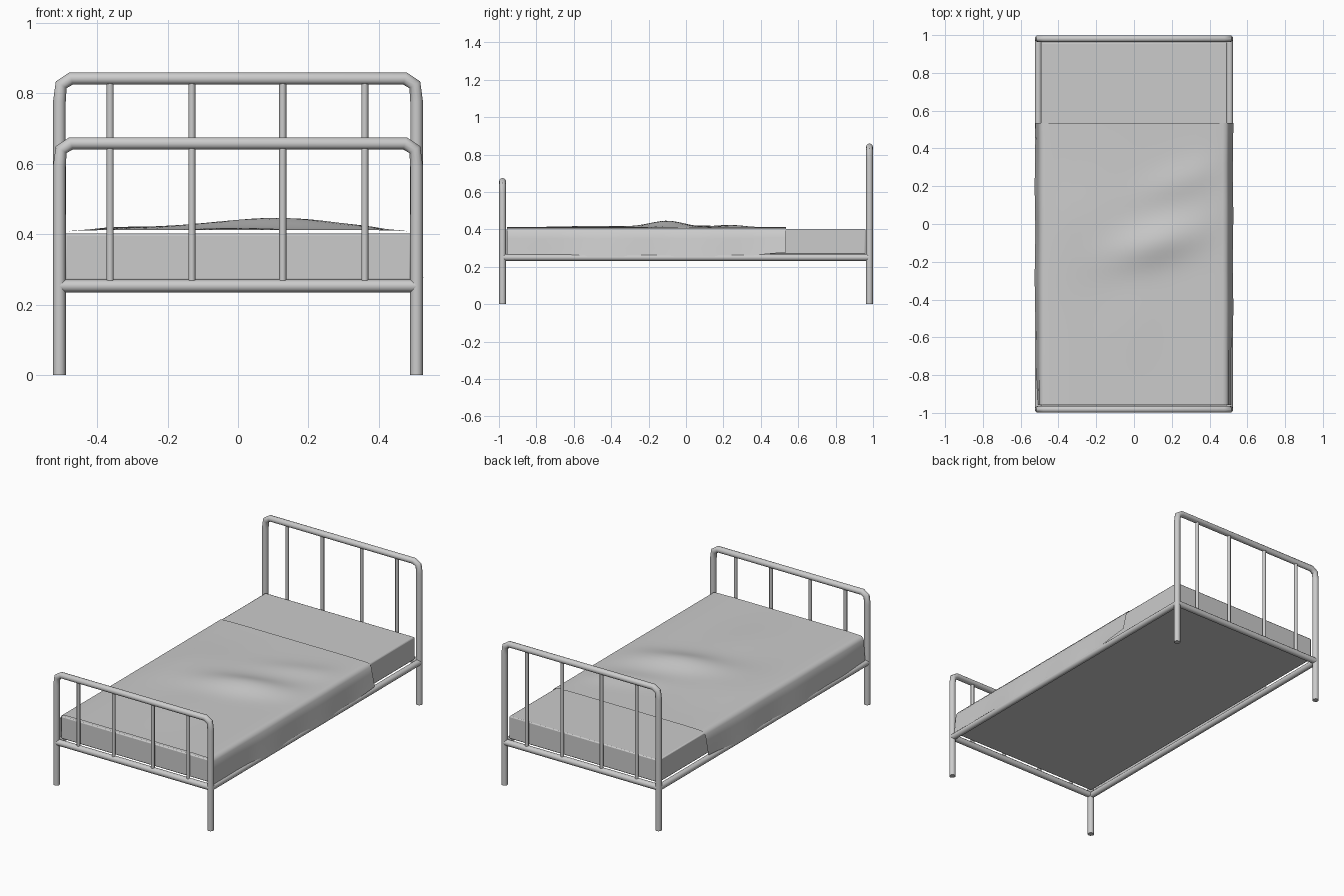
import bpy, bmesh, math

if "Cube" in bpy.data.objects:
    bpy.data.objects.remove(bpy.data.objects["Cube"])

R = 0.018    # main tube radius
X, Y = 0.507, 0.981


def tube(name, pts, r, res=4):
    cu = bpy.data.curves.new(name, 'CURVE')
    cu.dimensions = '3D'
    cu.bevel_depth = r
    cu.bevel_resolution = res
    cu.use_fill_caps = True
    sp = cu.splines.new('POLY')
    sp.points.add(len(pts) - 1)
    for p, co in zip(sp.points, pts):
        p.co = (*co, 1)
    ob = bpy.data.objects.new(name, cu)
    bpy.context.collection.objects.link(ob)
    bpy.ops.object.select_all(action='DESELECT')
    bpy.context.view_layer.objects.active = ob
    ob.select_set(True)
    bpy.ops.object.convert(target='MESH')
    bpy.ops.object.shade_smooth_by_angle(angle=math.radians(40))


# Head and foot frames: bent hoop, lower cross rail, upright bars
for part, y, top in (("headboard", Y, 0.842), ("footboard", -Y, 0.658)):
    side = [(X, 0), (X, top - 0.065), (X - 0.005, top - 0.018), (X - 0.033, top)]
    path = [(-x, y, z) for x, z in side] + [(x, y, z) for x, z in reversed(side)]
    tube(part + "_hoop", path, R)
    tube(part + "_cross_rail", [(-X, y, 0.253), (X, y, 0.253)], R)
    for i, x in enumerate((-0.363, -0.131, 0.127, 0.36)):
        tube(f"{part}_bar_{i + 1}", [(x, y, 0.253), (x, y, top)], 0.01, 3)

# Side rails
for name, s in (("left", -1), ("right", 1)):
    tube(name + "_side_rail", [(s * X, -Y, 0.25), (s * X, Y, 0.25)], R)

# Mattress
bpy.ops.mesh.primitive_cube_add(size=1, location=(0, 0, 0.335))
mattress = bpy.context.object
mattress.name = "mattress"
mattress.scale = (0.984, 1.922, 0.134)
bpy.ops.object.transform_apply(location=False, rotation=False, scale=True)
bev = mattress.modifiers.new("soft_edges", 'BEVEL')
bev.width, bev.segments = 0.006, 2
bpy.ops.object.shade_smooth_by_angle(angle=math.radians(50))


# Blanket: open sheet draped over the mattress with soft folds
def bump(x, y, cx, cy, sx, sy, h, slope=0.0):
    dy = y - cy - slope * (x - cx)
    return h * math.exp(-((x - cx) / sx) ** 2 - (dy / sy) ** 2)


drape = [(0.512, 0.256), (0.508, 0.30), (0.504, 0.35), (0.50, 0.39), (0.488, 0.407)]
tops = [-0.47 + 0.94 * i / 20 for i in range(21)]
profile = ([(-x, z) for x, z in drape] + [(x, 0.409) for x in tops]
           + list(reversed(drape)))
bm = bmesh.new()
rows = []
N = 44
for j in range(N + 1):
    y = -0.957 + 1.492 * j / N
    row = []
    for x, z in profile:
        if z > 0.408:
            fade = min(1, (0.49 - abs(x)) / 0.12)
            z += fade * (0.003 + bump(x, y, 0.12, -0.1, 0.24, 0.11, 0.034, 0.25)
                         + bump(x, y, -0.25, 0.0, 0.22, 0.25, 0.010)
                         + bump(x, y, 0.25, 0.23, 0.22, 0.09, 0.012, 0.3)
                         + bump(x, y, 0.0, -0.5, 0.14, 0.25, 0.006))
            px = x
        else:
            hang = (0.407 - z) / 0.151
            flare = max(0, min(1, (y + 0.9) / 0.4))
            s = 1 if x > 0 else -1
            px = x + s * hang * (0.011 * flare + 0.003 * math.sin(13 * y + s))
            z += hang * 0.022 * max(0, (y - 0.3) / 0.235)
        row.append(bm.verts.new((px, y, z)))
    rows.append(row)
for a, b in zip(rows, rows[1:]):
    for i in range(len(a) - 1):
        bm.faces.new((a[i], a[i + 1], b[i + 1], b[i]))
me = bpy.data.meshes.new("blanket")
bm.to_mesh(me)
bm.free()
me.shade_smooth()
bpy.context.collection.objects.link(bpy.data.objects.new("blanket", me))
